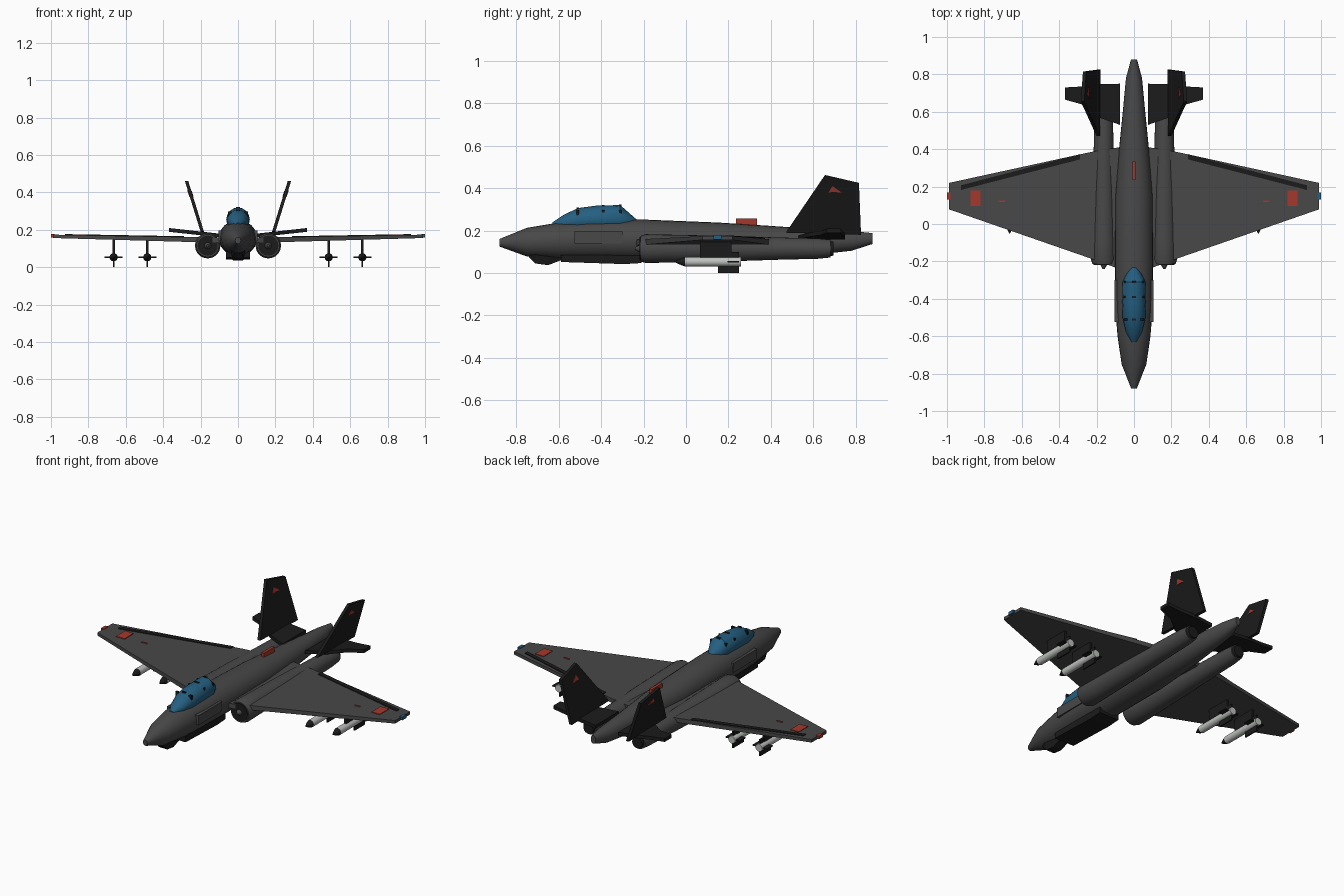
import bpy, bmesh, math
from mathutils import Vector

if "Cube" in bpy.data.objects:
    bpy.data.objects.remove(bpy.data.objects["Cube"])


def material(name, rgb):
    m = bpy.data.materials.new(name)
    m.diffuse_color = (*rgb, 1)
    m.use_nodes = True
    m.node_tree.nodes["Principled BSDF"].inputs["Base Color"].default_value = m.diffuse_color
    return m


GREY = material("hull grey", (0.065, 0.065, 0.065))
BLACK = material("matte black", (0.011, 0.011, 0.011))
BLUE = material("glass blue", (0.018, 0.115, 0.22))
RED = material("marking red", (0.38, 0.04, 0.025))
WHITE = material("missile light grey", (0.52, 0.54, 0.52))


def finish(bm, name, mat, smooth=False):
    bmesh.ops.recalc_face_normals(bm, faces=bm.faces)
    me = bpy.data.meshes.new(name)
    bm.to_mesh(me)
    bm.free()
    ob = bpy.data.objects.new(name, me)
    bpy.context.collection.objects.link(ob)
    me.materials.append(mat)
    if smooth:
        bpy.ops.object.select_all(action='DESELECT')
        ob.select_set(True)
        bpy.context.view_layer.objects.active = ob
        bpy.ops.object.shade_smooth_by_angle(angle=math.radians(32))
    return ob


def skin(name, rings, mat, smooth=False):
    """Bridge equal-length point rings and cap both ends."""
    bm = bmesh.new()
    vs = [[bm.verts.new(p) for p in r] for r in rings]
    n = len(vs[0])
    for a, b in zip(vs, vs[1:]):
        for i in range(n):
            j = (i + 1) % n
            bm.faces.new((a[i], a[j], b[j], b[i]))
    bm.faces.new(vs[0])
    bm.faces.new(vs[-1])
    return finish(bm, name, mat, smooth)


def loft(name, sections, mat, x=0, n=24):
    """Elliptical sections along y: (y, half width, bottom z, top z)."""
    rings = []
    for y, w, lo, hi in sections:
        ring = []
        for i in range(n):
            a = math.tau * i / n
            ring.append((x + w * math.cos(a), y, (lo + hi) / 2 + (hi - lo) / 2 * math.sin(a)))
        rings.append(ring)
    return skin(name, rings, mat, True)


def tube(name, profile, mat, x, z, n=20):
    return loft(name, [(y, r, z - r, z + r) for y, r in profile], mat, x, n)


def box(name, x0, x1, y0, y1, z0, z1, mat):
    base = [(x0, y0), (x1, y0), (x1, y1), (x0, y1)]
    return skin(name, [[(x, y, z) for x, y in base] for z in (z0, z1)], mat)


def slab(name, pts, offset, mat):
    """Flat panel thickened by +/- offset."""
    o = Vector(offset)
    return skin(name, [[Vector(p) - o for p in pts], [Vector(p) + o for p in pts]], mat)


# Fuselage
loft("fuselage", [
    (-0.88, 0.015, 0.125, 0.16), (-0.75, 0.066, 0.078, 0.213),
    (-0.6, 0.088, 0.065, 0.238), (-0.45, 0.1, 0.062, 0.25),
    (-0.2, 0.102, 0.058, 0.252), (0.15, 0.1, 0.06, 0.238),
    (0.4, 0.08, 0.07, 0.222), (0.6, 0.06, 0.085, 0.208),
    (0.78, 0.043, 0.105, 0.198), (0.88, 0.016, 0.137, 0.188)], GREY)
skin("belly_bay", [
    [(-0.065, y, 0.085), (0.065, y, 0.085), (0.065, y, z), (-0.065, y, z)]
    for y, z in ((-0.59, 0.052), (-0.29, 0.042), (-0.21, 0.047))], BLACK)
skin("chin_sensor", [
    [(-w, y, 0.09), (w, y, 0.09), (w * 0.7, y, z), (-w * 0.7, y, z)]
    for y, w, z in ((-0.74, 0.03, 0.075), (-0.71, 0.04, 0.045), (-0.65, 0.04, 0.037), (-0.59, 0.04, 0.06))], BLACK)
box("dorsal_beacon", -0.008, 0.008, 0.235, 0.335, 0.215, 0.256, RED)

# Canopy and its frame studs
loft("canopy", [
    (-0.63, 0.014, 0.215, 0.238), (-0.58, 0.042, 0.2, 0.272),
    (-0.51, 0.06, 0.19, 0.306), (-0.42, 0.063, 0.19, 0.318),
    (-0.31, 0.061, 0.19, 0.32), (-0.27, 0.042, 0.2, 0.285),
    (-0.23, 0.014, 0.22, 0.25)], BLUE, n=16)
for y, top in ((-0.51, 0.306), (-0.39, 0.318), (-0.31, 0.319)):
    box("canopy_top_clip", -0.012, 0.012, y - 0.006, y + 0.006, top - 0.01, top + 0.003, BLACK)
    for s in (-1, 1):
        box("canopy_side_clip", s * 0.034, s * 0.054, y - 0.006, y + 0.006, 0.27, 0.298, BLACK)


def wing_top(x):
    return 0.16 + (x - 0.2) / 0.785 * 0.014


def wing_plate(name, pts, s, mat):
    slab(name, [(s * x, y, wing_top(x) + 0.001) for x, y in pts], (0, 0, 0.003), mat)


def missile(x):
    z = 0.053
    tube("missile_body", [(-0.005, 0.022), (0.26, 0.022)], WHITE, x, z, 16)
    tube("missile_nose", [(-0.05, 0.003), (-0.025, 0.015), (-0.004, 0.022)], BLACK, x, z, 16)
    box("missile_side_fins", x - 0.048, x + 0.048, 0.195, 0.25, z - 0.003, z + 0.003, BLACK)
    box("missile_upright_fins", x - 0.004, x + 0.004, 0.15, 0.25, 0, 0.1, BLACK)
    box("pylon", x - 0.007, x + 0.007, 0.065, 0.215, 0.065, 0.158, BLACK)


def fin_point(s, y, z, out=0):
    """Point on the outward-leaning fin plane."""
    return Vector((s * (0.188 + (z - 0.18) * 0.31 + out), y, z))


for s, light in ((-1, RED), (1, BLUE)):
    # Engine nacelle
    tube("nacelle", [(-0.215, 0.06), (-0.19, 0.068), (-0.1, 0.066), (0.2, 0.06),
                     (0.45, 0.052), (0.62, 0.048), (0.68, 0.042)], GREY, s * 0.162, 0.115, 24)
    tube("intake", [(-0.219, 0.054), (-0.2, 0.054)], BLACK, s * 0.162, 0.115, 24)
    tube("intake_cone", [(-0.24, 0.006), (-0.215, 0.02)], GREY, s * 0.162, 0.115)
    tube("exhaust", [(0.67, 0.037), (0.695, 0.033)], BLACK, s * 0.162, 0.115)
    # Cheek panel
    box("cheek_panel", s * 0.08, s * 0.105, -0.525, -0.3, 0.14, 0.197, GREY)
    # Wing
    skin("wing", [
        [(s * x, y0, lo), (s * x, y1, lo), (s * x, y1, hi), (s * x, y0, hi)]
        for x, y0, y1, lo, hi in ((0.08, -0.24, 0.41, 0.13, wing_top(0.08)),
                                  (0.23, -0.185, 0.385, 0.134, wing_top(0.23)),
                                  (0.988, 0.078, 0.22, 0.156, wing_top(0.988)))], GREY)
    wing_plate("flap", [(0.29, 0.345), (0.925, 0.182), (0.925, 0.207), (0.29, 0.373)], s, BLACK)
    wing_plate("wing_marking", [(0.82, 0.095), (0.875, 0.095), (0.875, 0.18), (0.82, 0.18)], s, RED)
    wing_plate("wing_stencil", [(0.69, 0.118), (0.725, 0.118), (0.725, 0.126), (0.69, 0.126)], s, RED)
    box("tip_light", s * 0.98, s, 0.13, 0.168, 0.159, 0.178, light)
    for x in (0.485, 0.665):
        missile(s * x)
    # Tail surfaces
    tail = [(0.075, 0.53), (0.19, 0.57), (0.28, 0.64), (0.37, 0.665), (0.37, 0.73),
            (0.28, 0.735), (0.19, 0.748), (0.075, 0.75)]
    slab("tailplane", [(s * x, y, 0.167 + (x - 0.075) * 0.11) for x, y in tail], (0, 0, 0.01), BLACK)
    slab("tail_fin", [fin_point(s, y, z) for y, z in
                      ((0.47, 0.19), (0.655, 0.462), (0.815, 0.425), (0.825, 0.18))], (0.009, 0, 0), BLACK)
    slab("fin_marking", [fin_point(s, y, z) for y, z in
                         ((0.672, 0.38), (0.69, 0.41), (0.735, 0.378), (0.7, 0.382))], (0.0115, 0, 0), RED)
